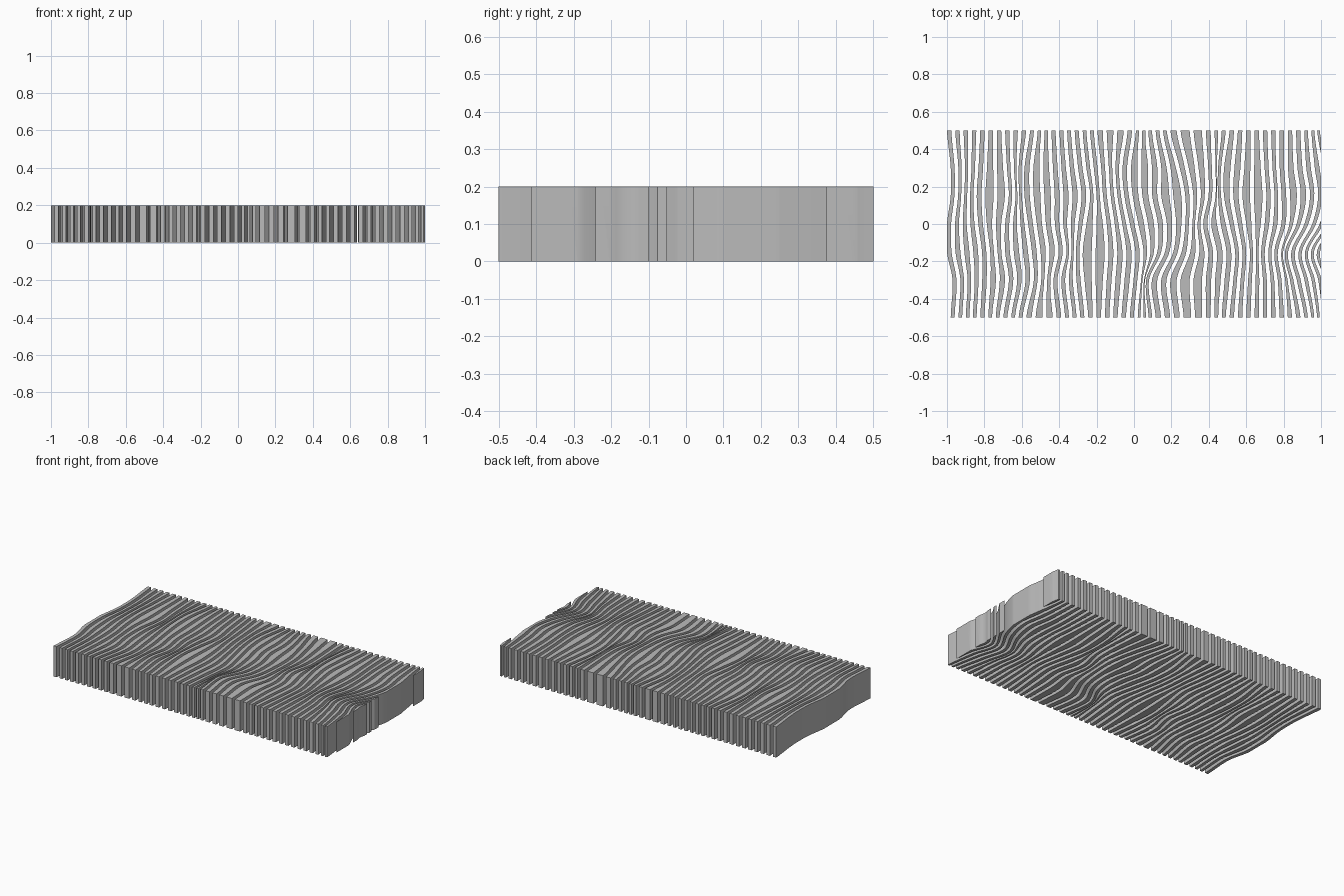
import bpy, bmesh

if "Cube" in bpy.data.objects:
    bpy.data.objects.remove(bpy.data.objects["Cube"], do_unlink=True)

HEIGHT, PITCH, GAP, STEPS = 0.2, 2 / 45, 0.021, 48

# Sideways drift (hundredths) of the flow at a few stations across the width
LENGTHS = (0.5, 0.3, 0.15, 0, -0.15, -0.3, -0.5)
FLOW = {
    -1.0: (0, 2, 2, 0, 0, 3, 2),
    -0.8: (0, -1, -2, -1, 1, 1, 0),
    -0.68: (0, 1, 2, 0, 0, 2, -1),
    -0.55: (0, -3, -3, -1, 1, 2, -2),
    -0.4: (-2, -1, 0, 0, 2, -1, 1),
    -0.25: (-3, -1, 1, -1, -3, -2, 0),
    -0.15: (-4, -2, -1, 1, 2, 1, 0),
    0.0: (-1, -4, -3, 0, 3, 2, 0),
    0.15: (-4, -1, -1, 2, 1, -6, -4),
    0.25: (-5, 0, 3, 3, 1, -5, -3),
    0.4: (1, 2, 2, -1, 2, 1, 1),
    0.5: (0, -3, -3, 0, 3, 2, 0),
    0.6: (0, -1, -2, 0, 2, 1, 0),
    0.7: (0, 1, 2, 1, -1, 0, 0),
    0.8: (0, 0, 1, 1, -3, -1, 0),
    0.9: (0, 1, 3, 0, -7, -4, 0),
    1.2: (-8, 2, 2, -3, -13, -8, -8),
}
STATIONS = sorted(FLOW)


def along(row, y):
    """Smooth drift along one station, as a cubic through its knots."""
    i = 0
    while i < len(LENGTHS) - 2 and y < LENGTHS[i + 1]:
        i += 1
    t = (LENGTHS[i] - y) / (LENGTHS[i] - LENGTHS[i + 1])
    a, b = row[max(i - 1, 0)], row[i]
    c, d = row[i + 1], row[min(i + 2, len(row) - 1)]
    m, n = (c - a) / 2, (d - b) / 2
    return b + t * (m + t * (3 * (c - b) - 2 * m - n + t * (2 * (b - c) + m + n)))


def flow_x(u, y):
    """Position of the flow line that rests at u."""
    i = 0
    while i < len(STATIONS) - 2 and u > STATIONS[i + 1]:
        i += 1
    lo, hi = STATIONS[i], STATIONS[i + 1]
    t = min(max((u - lo) / (hi - lo), 0), 1)
    t = t * t * (3 - 2 * t)
    return u + ((1 - t) * along(FLOW[lo], y) + t * along(FLOW[hi], y)) / 100


def make_slat(number, material):
    """One upright wavy slat, trimmed flush at both sides of the panel."""
    u = -1 + number * PITCH
    bm = bmesh.new()
    rings = []
    for s in range(STEPS + 1):
        y = s / STEPS - 0.5
        left, following = flow_x(u, y), flow_x(u + PITCH, y)
        right = following - min(GAP, (following - left) / 2)
        rings.append([bm.verts.new(p) for p in (
            (left, y, 0), (right, y, 0), (right, y, HEIGHT), (left, y, HEIGHT))])
    for a, b in zip(rings, rings[1:]):
        for j in range(4):
            k = (j + 1) % 4
            bm.faces.new((a[j], a[k], b[k], b[j]))
    bm.faces.new(rings[0])
    bm.faces.new(rings[-1])
    for side in (-1, 1):
        geom = bm.verts[:] + bm.edges[:] + bm.faces[:]
        bmesh.ops.bisect_plane(bm, geom=geom, dist=1e-6, plane_co=(side, 0, 0),
                               plane_no=(side, 0, 0), clear_outer=True)
        rim = [e for e in bm.edges if e.is_boundary]
        if rim:
            bmesh.ops.holes_fill(bm, edges=rim, sides=0)
    bmesh.ops.recalc_face_normals(bm, faces=bm.faces[:])
    if bm.faces:
        name = f"wavy_slat_{number + 1:02d}"
        mesh = bpy.data.meshes.new(name)
        bm.to_mesh(mesh)
        mesh.materials.append(material)
        slat = bpy.data.objects.new(name, mesh)
        bpy.context.collection.objects.link(slat)
        slat.select_set(True)
        bpy.context.view_layer.objects.active = slat
    bm.free()


# Plain grey finish
grey = bpy.data.materials.new("plain_grey")
grey.use_nodes = True
colour = (0.5, 0.5, 0.5, 1)
grey.diffuse_color = colour
grey.node_tree.nodes["Principled BSDF"].inputs["Base Color"].default_value = colour

# Row of slats, with extra ones that only partly enter at the right edge
bpy.ops.object.select_all(action="DESELECT")
for number in range(49):
    make_slat(number, grey)
bpy.ops.object.shade_smooth_by_angle()
